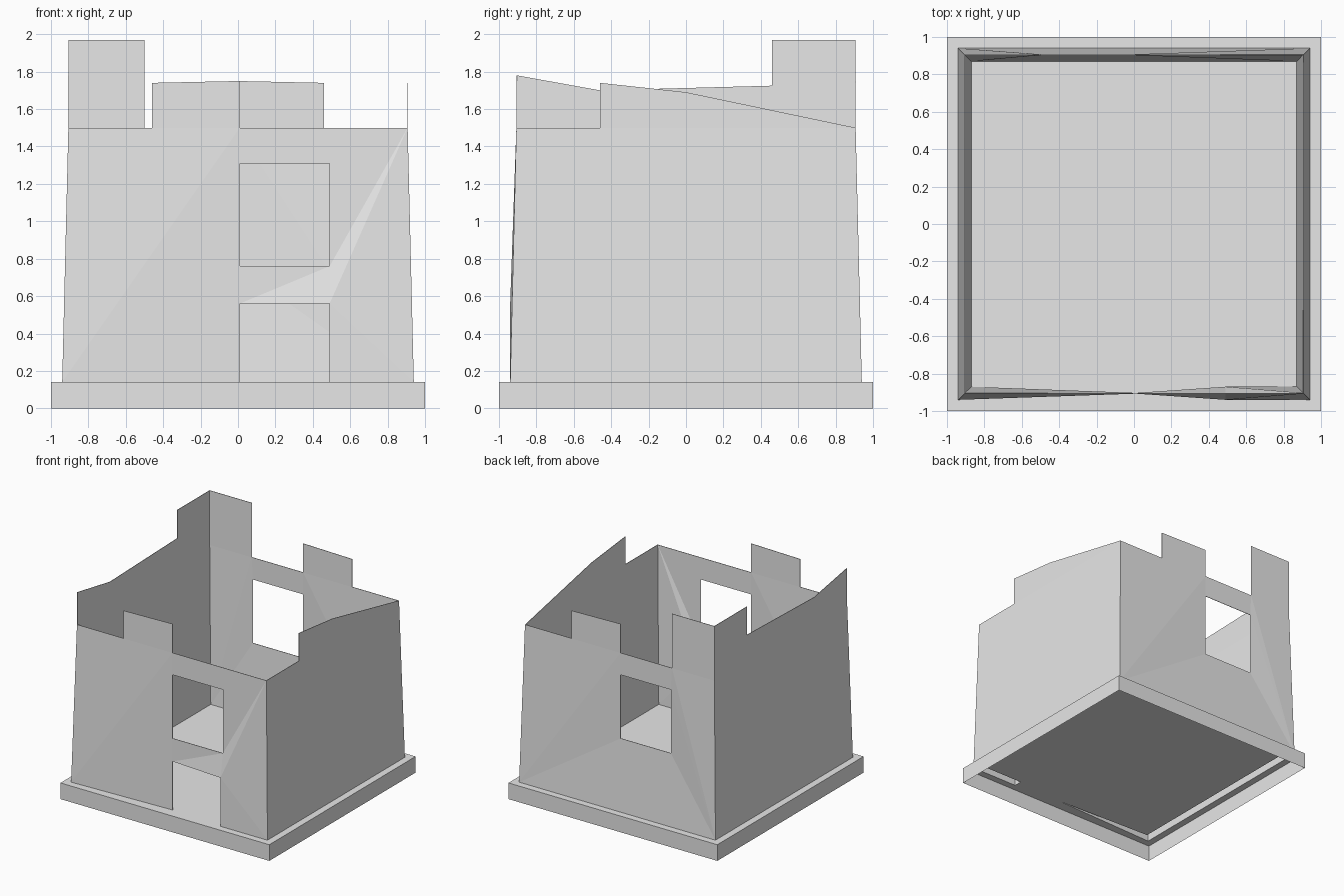
import bpy
import math
from mathutils import Matrix

cube = bpy.data.objects.get("Cube")
if cube:
    bpy.data.objects.remove(cube)

stone = bpy.data.materials.new("grey_stone")
stone.use_nodes = True
grey = (0.8, 0.8, 0.8, 1)
stone.diffuse_color = grey
stone.node_tree.nodes["Principled BSDF"].inputs["Base Color"].default_value = grey

FLOOR, RIM, MID = 0.14, 1.5, 0.905   # floor height, wall height, wall centre line
THICK, THIN = 0.035, 0.002           # half thickness at the foot and at free edges


def make_object(name, polys):
    """Build a mesh from polygons given as lists of 3D points, sharing equal points."""
    index = {}
    faces = []
    for poly in polys:
        faces.append([index.setdefault(tuple(round(c, 5) for c in p), len(index)) for p in poly])
    mesh = bpy.data.meshes.new(name)
    mesh.from_pydata(list(index), [], faces)
    mesh.materials.append(stone)
    mesh.update()
    obj = bpy.data.objects.new(name, mesh)
    bpy.context.collection.objects.link(obj)
    return obj


def fan(hub, *points):
    return [[hub, a, b] for a, b in zip(points, points[1:])]


def make_wall(name, polys, turn):
    """Outer and inner sheets of a wall, thick at the foot and closed along free edges."""
    spin = Matrix.Rotation(math.radians(turn), 3, 'Z')

    def place(p, side):
        u, z, thick = p
        depth = MID + side * (THICK if thick else THIN)
        if abs(u) == MID:
            u = math.copysign(depth, u)
        return tuple(spin @ Matrix.Identity(3).col[0] * u
                     - spin @ Matrix.Identity(3).col[1] * depth
                     + Matrix.Identity(3).col[2] * z)

    faces = []
    for poly in polys:
        faces.append([place(p, 1) for p in poly])
        faces.append([place(p, -1) for p in reversed(poly)])
    edges = {(a, b) for poly in polys for a, b in zip(poly, poly[1:] + poly[:1])}
    for a, b in sorted(edges):
        foot = [p[1] == FLOOR for p in (a, b)]
        corner = abs(a[0]) == MID and abs(b[0]) == MID
        if (b, a) in edges or all(foot) or (corner and any(foot)):
            continue
        faces.append([place(b, 1), place(a, 1), place(a, -1), place(b, -1)])
    return make_object(name, faces)


# Shared wall points: (along the wall, height, thick)
foot_l, foot_r = (-MID, FLOOR, 1), (MID, FLOOR, 1)
top_l, top_r = (-MID, RIM, 0), (MID, RIM, 0)
win_bl, win_br = (0.01, 0.76, 0), (0.49, 0.76, 0)
win_tl, win_tr = (0.01, 1.31, 0), (0.49, 1.31, 0)
mer_l, mer_r = (-0.46, RIM, 0), (0.01, RIM, 0)
merlon = [mer_l, mer_r, (0.01, 1.75, 0), (-0.46, 1.74, 0)]

# Front wall with doorway and window
door_bl, door_tl = (0.01, FLOOR, 0), (0.01, 0.56, 0)
door_br, door_tr = (0.49, FLOOR, 1), (0.49, 0.56, 1)
front = fan(foot_l, door_bl, door_tl, win_bl, win_tl, mer_r, mer_l, top_l)
front += fan(door_tr, door_br, foot_r, top_r, win_br, door_tl)
front += [[door_tl, win_br, win_bl], [win_br, top_r, win_tr],
          [win_tl, win_tr, top_r, mer_r], merlon]
make_wall("front_wall", front, 0)

# Back wall with window and tall corner
tall = (0.5, RIM, 0)
back = fan(foot_l, win_bl, win_tl, mer_r, mer_l, top_l)
back += fan(foot_r, top_r, tall, win_tr, win_br)
back += [[foot_l, foot_r, win_br, win_bl], [win_tl, win_tr, tall, mer_r], merlon,
         [tall, top_r, (MID, 1.97, 0), (0.5, 1.97, 0)]]
make_wall("back_wall", back, 180)

# Side walls with broken tops
left = fan(foot_l, foot_r, top_r, mer_l, top_l)
left += [[mer_l, top_r, (0.0, 1.69, 0), (-0.46, 1.74, 0)]]
make_wall("left_wall", left, 90)

right = [[foot_l, foot_r, top_r, top_l],
         [top_l, top_r, (MID, 1.78, 0), (0.46, 1.70, 0), (-0.46, 1.725, 0),
          (-0.46, 1.97, 0), (-MID, 1.97, 0)]]
make_wall("right_wall", right, 270)

# Hollow base slab: sides, ledge around the walls, and floor joined through the doorway
out, inn = MID + THICK, MID - THICK
ring = [(-1, -1), (1, -1), (1, 1), (-1, 1)]
sides = list(zip(ring, ring[1:] + ring[:1]))
slab = [[(*a, 0), (*b, 0), (*b, FLOOR), (*a, FLOOR)] for a, b in sides]
jamb_out, jamb_in = (0.01, -MID - THIN), (0.01, -MID + THIN)
post_out, post_in = (0.49, -out), (0.49, -inn)
flat = [[a, b, (b[0] * out, b[1] * out), (a[0] * out, a[1] * out)] for a, b in sides[1:]]
flat += [[(-1, -1), (0.01, -1), jamb_out, (-out, -out)],
         [(0.01, -1), (0.49, -1), post_out, jamb_out],
         [(0.49, -1), (1, -1), (out, -out), post_out],
         [jamb_out, post_out, post_in, jamb_in],
         [(-inn, -inn), jamb_in, post_in, (inn, -inn), (inn, inn), (-inn, inn)]]
slab += [[(*p, FLOOR) for p in poly] for poly in flat]
make_object("base_slab", slab)
